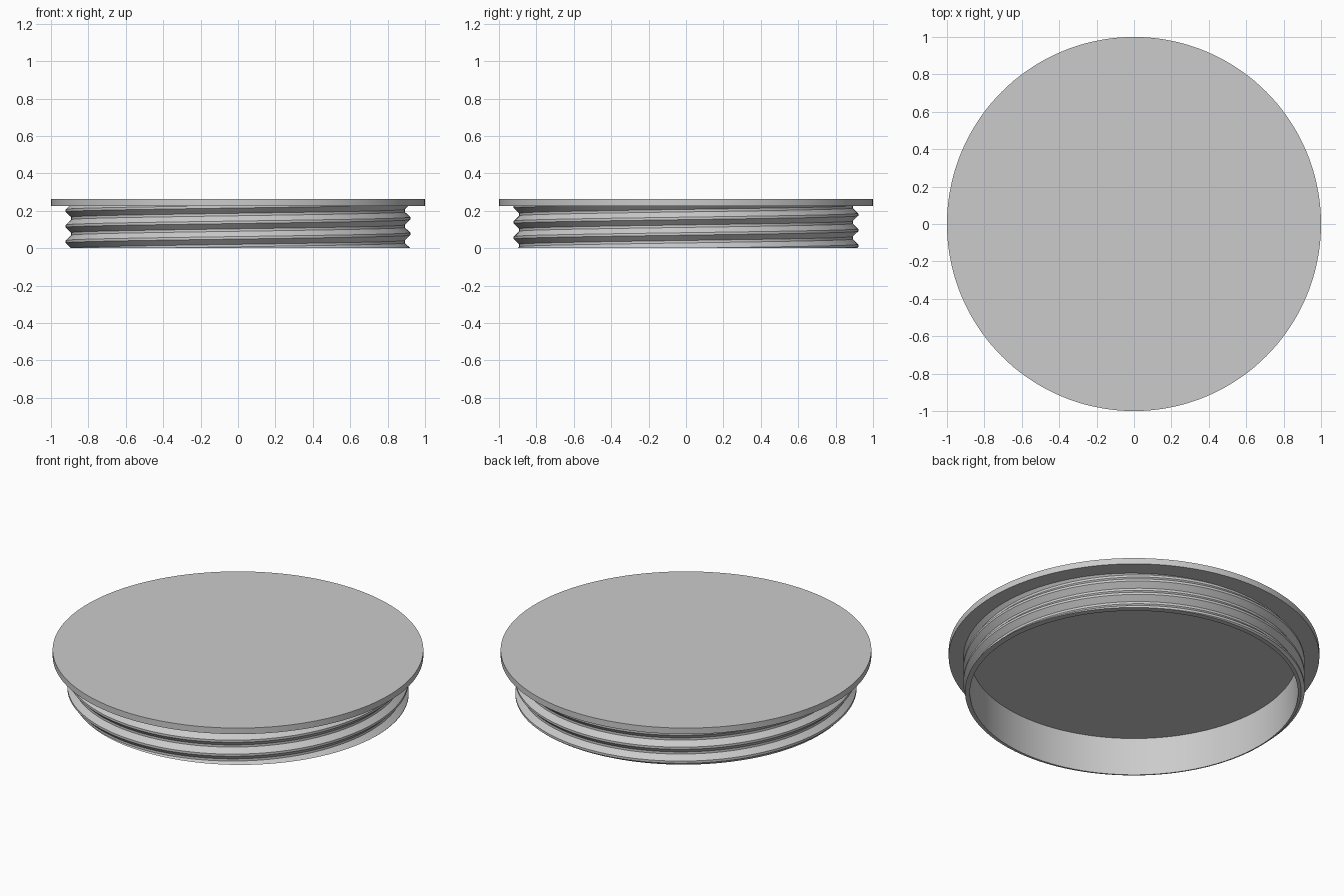
import bpy, bmesh
from math import cos, sin, pi

cube = bpy.data.objects.get("Cube")
if cube:
    bpy.data.objects.remove(cube, do_unlink=True)

SEGMENTS = 144
LID_BASE, LID_TOP = 0.226, 0.262
INNER, ROOT, CREST = 0.885, 0.892, 0.921
PITCH = 0.083
TURNS = 5
# One thread period: (fraction of pitch measured from the crest, radius)
PROFILE = [(-0.42, ROOT), (-0.08, CREST), (0.08, CREST), (0.42, ROOT)]

grey = bpy.data.materials.new("plain grey")
grey.use_nodes = True
grey.diffuse_color = (0.6, 0.6, 0.6, 1)
grey.node_tree.nodes["Principled BSDF"].inputs["Base Color"].default_value = grey.diffuse_color


def finish(bm, name):
    bmesh.ops.remove_doubles(bm, verts=bm.verts, dist=0.00005)
    bmesh.ops.recalc_face_normals(bm, faces=bm.faces)
    mesh = bpy.data.meshes.new(name)
    bm.to_mesh(mesh)
    bm.free()
    mesh.materials.append(grey)
    obj = bpy.data.objects.new(name, mesh)
    bpy.context.collection.objects.link(obj)
    bpy.ops.object.select_all(action="DESELECT")
    obj.select_set(True)
    bpy.context.view_layer.objects.active = obj
    bpy.ops.object.shade_smooth_by_angle(angle=pi / 9)
    return obj


def clip(points, z):
    """Point where the thread outline crosses height z."""
    for (r0, z0), (r1, z1) in zip(points, points[1:]):
        if z0 <= z <= z1:
            return r0 + (r1 - r0) * (z - z0) / (z1 - z0), z


def thread_outline(angle):
    """Radius and height along the wall at one angle, cut off at both ends."""
    start = 0.035 + PITCH * ((angle - pi) / (2 * pi) - 1)
    points = [(r, start + PITCH * (turn + f)) for turn in range(TURNS) for f, r in PROFILE]
    low, high = clip(points, 0), clip(points, LID_BASE)
    return [low if z < 0 else high if z > LID_BASE else (r, z) for r, z in points]


# Flat lid disc
bm = bmesh.new()
disc = bmesh.ops.create_cone(bm, cap_ends=True, segments=SEGMENTS, radius1=1, radius2=1,
                             depth=LID_TOP - LID_BASE)
bmesh.ops.translate(bm, verts=disc["verts"], vec=(0, 0, (LID_TOP + LID_BASE) / 2))
finish(bm, "lid_disc")

# Hollow collar with a rising helical thread outside
bm = bmesh.new()
columns = []
for i in range(SEGMENTS + 1):
    a = 2 * pi * i / SEGMENTS
    section = [(INNER, LID_BASE), (INNER, 0)] + thread_outline(a)
    columns.append([bm.verts.new((r * cos(a), r * sin(a), z)) for r, z in section])
for left, right in zip(columns, columns[1:]):
    for k in range(len(left) - 1):
        bm.faces.new((left[k], right[k], right[k + 1], left[k + 1]))
finish(bm, "threaded_collar")
